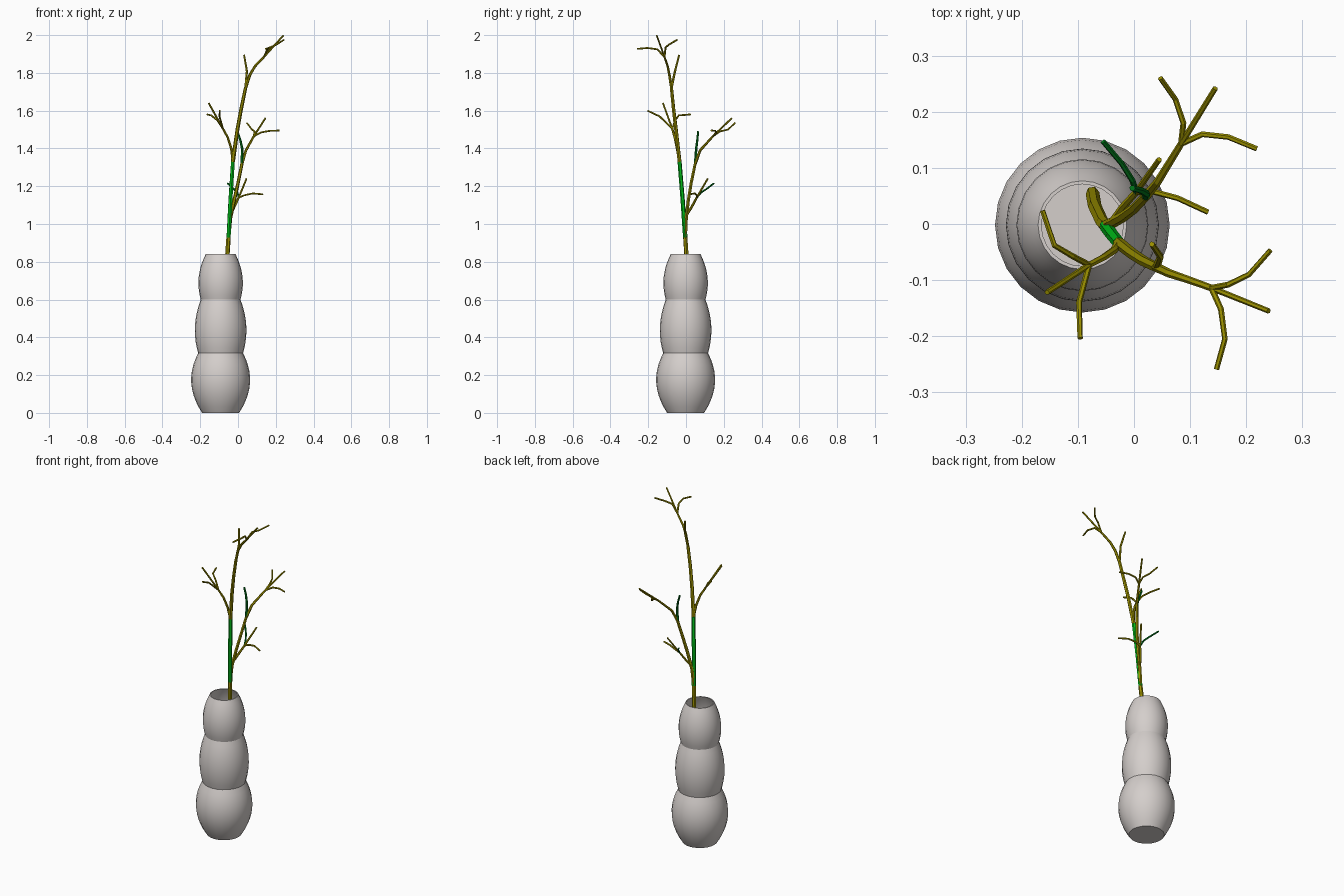
import bpy, bmesh
from math import radians, tau

cube = bpy.data.objects.get("Cube")
if cube:
    bpy.data.objects.remove(cube, do_unlink=True)


def material(name, rgb):
    m = bpy.data.materials.new(name)
    m.use_nodes = True
    m.diffuse_color = (*rgb, 1)
    m.node_tree.nodes["Principled BSDF"].inputs["Base Color"].default_value = (*rgb, 1)
    return m


ceramic = material("warm grey ceramic", (0.66, 0.62, 0.60))
olive = material("olive bark", (0.33, 0.28, 0.0))
green = material("fresh green bark", (0.0, 0.55, 0.01))
dark_green = material("dark green twig", (0.0, 0.18, 0.01))


def add_object(name, mesh, mat):
    ob = bpy.data.objects.new(name, mesh)
    mesh.materials.clear()
    mesh.materials.append(mat)
    bpy.context.scene.collection.objects.link(ob)
    return ob


# Vase: three stacked bulges, lathed together with a thin inner wall
def bulge(z0, z1, r0, r1, swell, steps=10):
    pts = []
    for i in range(steps + 1):
        t = i / steps
        pts.append((r0 + (r1 - r0) * t + swell * 4 * t * (1 - t), z0 + (z1 - z0) * t))
    return pts


outer = bulge(0, 0.316, 0.098, 0.119, 0.047)
outer += bulge(0.316, 0.6, 0.119, 0.105, 0.024)[1:]
outer += bulge(0.6, 0.84, 0.105, 0.079, 0.024)[1:]
inner = [(r - 0.006, max(z, 0.02)) for r, z in reversed(outer)]
profile = [(0, 0)] + outer + inner + [(0, 0.02)]

bm = bmesh.new()
verts = [bm.verts.new((r, 0, z)) for r, z in profile]
edges = [bm.edges.new(pair) for pair in zip(verts, verts[1:])]
bmesh.ops.spin(bm, geom=verts + edges, cent=(0, 0, 0), axis=(0, 0, 1),
               angle=tau, steps=24, use_merge=True)
bmesh.ops.remove_doubles(bm, verts=bm.verts, dist=0.0005)
bmesh.ops.recalc_face_normals(bm, faces=bm.faces)
for f in bm.faces:
    f.smooth = True
mesh = bpy.data.meshes.new("vase")
bm.to_mesh(mesh)
bm.free()
mesh.set_sharp_from_angle(angle=radians(30))
vase = add_object("vase", mesh, ceramic)
vase.location = (-0.092, -0.002, 0)


# Branches: capped six-sided tubes that taper along their path
def branch(name, points, r0, r1, mat=olive):
    cu = bpy.data.curves.new(name, "CURVE")
    cu.dimensions = "3D"
    cu.bevel_depth = 1
    cu.bevel_resolution = 1
    cu.use_fill_caps = True
    sp = cu.splines.new("POLY")
    sp.points.add(len(points) - 1)
    for i, (p, co) in enumerate(zip(sp.points, points)):
        p.co = (*co, 1)
        p.radius = r0 + (r1 - r0) * i / (len(points) - 1)
    temp = bpy.data.objects.new(name + "_path", cu)
    bpy.context.scene.collection.objects.link(temp)
    dg = bpy.context.evaluated_depsgraph_get()
    tube = bpy.data.meshes.new_from_object(temp.evaluated_get(dg))
    bpy.data.objects.remove(temp, do_unlink=True)
    tube.name = name
    for poly in tube.polygons:
        poly.use_smooth = False
    return add_object(name, tube, mat)


def fork(name, base, twigs, mats=(olive, olive, olive)):
    for i, (path, mat) in enumerate(zip(twigs, mats)):
        branch(f"{name}_twig_{i + 1}", [base] + path, 0.0055, 0.0048, mat)


# Main stem
low, high = (-0.05, -0.004, 0.93), (-0.027, -0.034, 1.33)
split = (0.04, -0.077, 1.72)
top_fork = (0.138, -0.114, 1.885)
branch("main_stem_base", [(-0.074, 0.055, 0.1), (-0.07, 0.032, 0.45),
                          (-0.056, 0.002, 0.84), low], 0.0122, 0.0118)
branch("main_stem_middle", [low, (-0.04, -0.018, 1.13), high], 0.0118, 0.0108, green)
branch("main_stem_upper", [high, (-0.003, -0.053, 1.5), (0.017, -0.066, 1.61), split], 0.0108, 0.009)
branch("main_stem_top", [split, (0.063, -0.088, 1.79), (0.09, -0.097, 1.835), top_fork], 0.0085, 0.006)
branch("main_stem_shoot", [split, (0.047, -0.058, 1.81), (0.032, -0.036, 1.895)], 0.007, 0.005)
fork("top", top_fork, [
    [(0.24, -0.155, 1.998)],
    [(0.155, -0.152, 1.925), (0.162, -0.205, 1.932), (0.147, -0.259, 1.927)],
    [(0.168, -0.108, 1.935), (0.205, -0.09, 1.95), (0.243, -0.047, 1.975)],
])

# Branch towards the right
right_fork = (-0.08, -0.073, 1.505)
branch("right_branch", [high, (-0.036, -0.047, 1.4), (-0.055, -0.06, 1.46), right_fork], 0.0075, 0.006)
fork("right", right_fork, [
    [(-0.155, -0.122, 1.64)],
    [(-0.11, -0.057, 1.55), (-0.142, -0.038, 1.575), (-0.163, 0.024, 1.58)],
    [(-0.098, -0.14, 1.57), (-0.096, -0.204, 1.6)],
])

# Second stem towards the back
bend = (0.021, 0.049, 1.32)
back_fork = (0.084, 0.143, 1.465)
branch("back_stem", [low, (-0.041, 0.001, 1.03), (-0.019, 0.013, 1.13),
                     (0.001, 0.028, 1.22), bend], 0.0104, 0.0085)
branch("back_stem_top", [bend, (0.042, 0.075, 1.39), back_fork], 0.0085, 0.006)
branch("back_stem_shoot", [bend, (0.022, 0.054, 1.4), (0.012, 0.06, 1.445),
                           (-0.003, 0.064, 1.49)], 0.0075, 0.0055, dark_green)
fork("back", back_fork, [
    [(0.145, 0.242, 1.56)],
    [(0.122, 0.16, 1.485), (0.168, 0.155, 1.493), (0.219, 0.134, 1.495)],
    [(0.088, 0.18, 1.49), (0.074, 0.222, 1.5), (0.047, 0.26, 1.535)],
])

# Low side branch
low_fork = (0.004, 0.057, 1.14)
branch("low_branch", [(-0.038, 0.004, 1.05), (-0.02, 0.03, 1.09), low_fork], 0.0075, 0.006)
fork("low", low_fork, [
    [(0.045, 0.115, 1.24)],
    [(0.033, 0.058, 1.152), (0.078, 0.046, 1.162), (0.132, 0.021, 1.157)],
    [(-0.003, 0.078, 1.165), (-0.022, 0.108, 1.185), (-0.055, 0.147, 1.215)],
], (olive, olive, dark_green))
